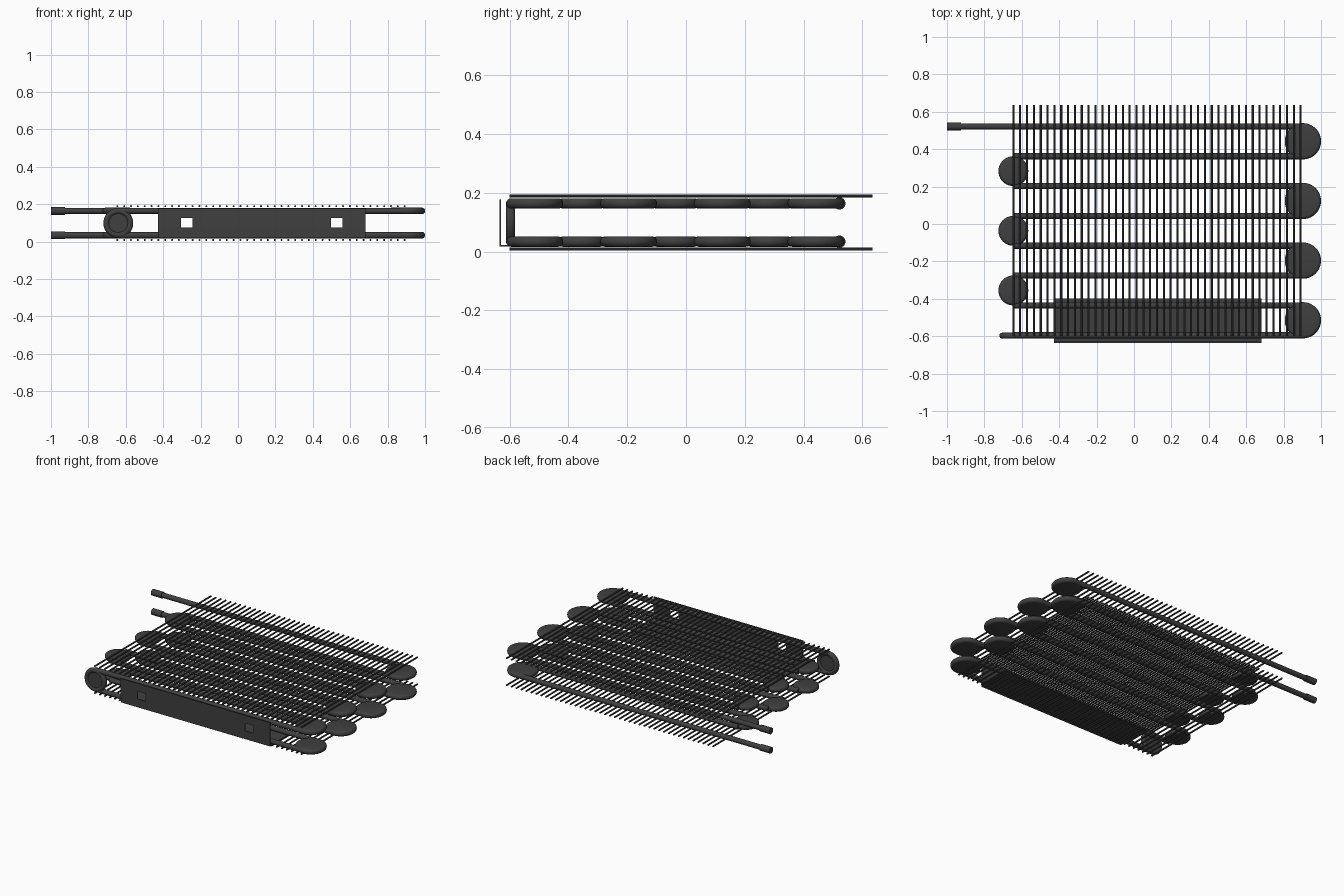
import bpy, bmesh, math
from mathutils import Matrix

if "Cube" in bpy.data.objects:
    bpy.data.objects.remove(bpy.data.objects["Cube"])

dark = bpy.data.materials.new("dark_paint")
dark.diffuse_color = (0.05, 0.05, 0.05, 1)
dark.use_nodes = True
dark.node_tree.nodes["Principled BSDF"].inputs["Base Color"].default_value = dark.diffuse_color

MID = 0.099                     # height of the plane between the two layers
TUBE_R = 0.0165
ROWS = [0.522 - 0.1595 * i for i in range(8)]
LEFT, RIGHT = -0.645, 0.903


def finish(name, bm, smooth=True):
    me = bpy.data.meshes.new(name)
    bmesh.ops.recalc_face_normals(bm, faces=bm.faces)
    bm.to_mesh(me)
    bm.free()
    ob = bpy.data.objects.new(name, me)
    bpy.context.collection.objects.link(ob)
    me.materials.append(dark)
    if smooth:
        bpy.ops.object.select_all(action='DESELECT')
        ob.select_set(True)
        bpy.context.view_layer.objects.active = ob
        bpy.ops.object.shade_smooth_by_angle(angle=math.radians(40))
    return ob


def rod(bm, axis, start, end, a, b, r, sides):
    """Cylinder along x (a=y, b=z) or along y (a=x, b=z)."""
    mid = (start + end) / 2
    if axis == 'X':
        m = Matrix.Translation((mid, a, b)) @ Matrix.Rotation(math.pi / 2, 4, 'Y')
    else:
        m = Matrix.Translation((a, mid, b)) @ Matrix.Rotation(math.pi / 2, 4, 'X')
    bmesh.ops.create_cone(bm, cap_ends=True, segments=sides, radius1=r,
                          radius2=r, depth=end - start, matrix=m)


def lathe(bm, profile, matrix, sides=40):
    """Revolve (radius, height) points about z."""
    rings = []
    for r, h in profile:
        rings.append([bm.verts.new(matrix @ Matrix.Rotation(2 * math.pi * i / sides, 4, 'Z')
                                   @ Matrix.Translation((r, 0, h)).to_translation())
                      for i in range(sides)])
    for p, q in zip(rings, rings[1:]):
        for i in range(sides):
            j = (i + 1) % sides
            bm.faces.new((p[i], p[j], q[j], q[i]))
    bm.faces.new(rings[0])
    bm.faces.new(rings[-1])


def round_rim(radius, half, depth, steps=8):
    """Disc profile whose rim is a half ellipse."""
    return [(radius - depth + depth * math.cos(t), half * math.sin(t))
            for t in [-math.pi / 2 + math.pi * i / steps for i in range(steps + 1)]]


for layer, side in (("lower", -1), ("upper", 1)):
    z = MID + side * 0.065

    # straight tube runs, the rear one reaching out to the left
    bm = bmesh.new()
    for i, y in enumerate(ROWS):
        rod(bm, 'X', -0.97 if i == 0 else LEFT, RIGHT, y, z, TUBE_R, 16)
    finish(layer + "_tubes", bm)

    # thicker connector on the rear tube end
    bm = bmesh.new()
    rod(bm, 'X', -1.0, -0.925, ROWS[0], z, 0.021, 16)
    finish(layer + "_connector", bm)

    # round return bends at both ends
    bm = bmesh.new()
    for i in range(7):
        y = (ROWS[i] + ROWS[i + 1]) / 2
        x, r = (RIGHT, 0.097) if i % 2 == 0 else (LEFT, 0.08)
        lathe(bm, round_rim(r, 0.0175, 0.016), Matrix.Translation((x, y, z)))
    finish(layer + "_return_bends", bm)

    # wire fins across the tubes
    bm = bmesh.new()
    for i in range(43):
        x = -0.645 + i * (1.536 / 42)
        rod(bm, 'Y', -0.6, 0.635, x, MID + side * 0.0905, 0.0055, 8)
    finish(layer + "_wire_fins", bm)

# upright bend joining both layers: a ring with a filled centre
bm = bmesh.new()
ring = [(0.064 + 0.016 * math.cos(t), 0.016 * math.sin(t))
        for t in [math.pi + 0.6 + (2 * math.pi - 1.2) * i / 14 for i in range(15)]]
lathe(bm, ring, Matrix.Translation((-0.64, -0.597, MID)) @ Matrix.Rotation(math.pi / 2, 4, 'X'))
finish("layer_joining_bend", bm)

# front bracket with two square windows and a flange folded under the tubes
bm = bmesh.new()
xs = [-0.428, -0.305, -0.243, 0.498, 0.56, 0.682]
zs = [0.02, 0.074, 0.125, 0.178]
for i in range(5):
    for k in range(3):
        if k == 1 and i in (1, 3):
            continue
        bm.faces.new([bm.verts.new((x, -0.632, z)) for x, z in
                      ((xs[i], zs[k]), (xs[i + 1], zs[k]),
                       (xs[i + 1], zs[k + 1]), (xs[i], zs[k + 1]))])
    bm.faces.new([bm.verts.new((x, y, zs[0])) for x, y in
                  ((xs[i], -0.632), (xs[i], -0.398),
                   (xs[i + 1], -0.398), (xs[i + 1], -0.632))])
bmesh.ops.remove_doubles(bm, verts=bm.verts, dist=0.0001)
bracket = finish("front_bracket", bm, smooth=False)
mod = bracket.modifiers.new("thickness", 'SOLIDIFY')
mod.thickness = 0.006
mod.offset = 0
